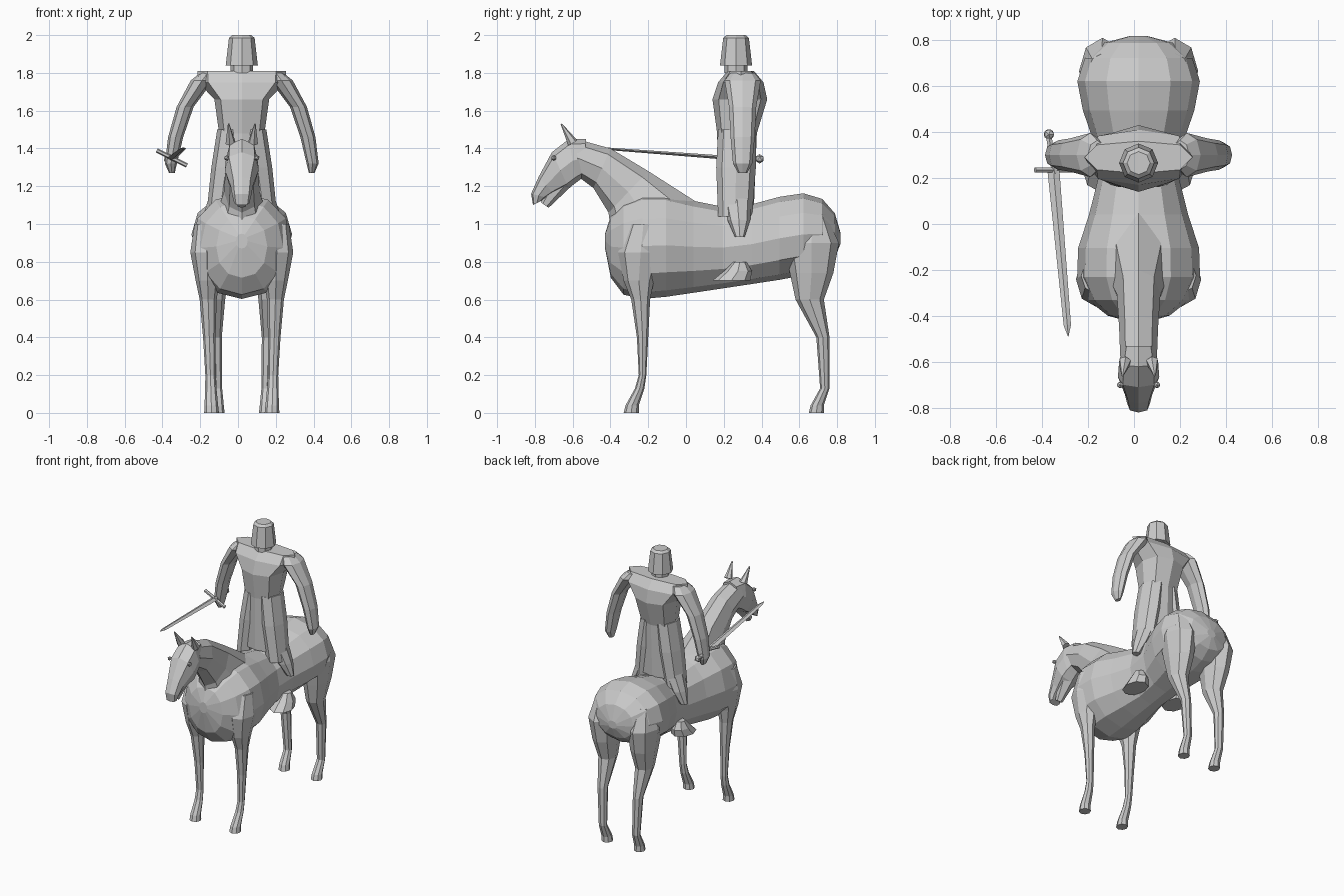
import bpy, bmesh, math
from mathutils import Vector

cube = bpy.data.objects.get("Cube")
if cube:
    bpy.data.objects.remove(cube, do_unlink=True)

MID = 0.02  # x of the plane of symmetry
GREY = (0.6, 0.6, 0.6, 1)
stone = bpy.data.materials.new("light_grey")
stone.use_nodes = True
stone.diffuse_color = GREY
stone.node_tree.nodes["Principled BSDF"].inputs["Base Color"].default_value = GREY


def finish(name, bm):
    """Turn a bmesh into a flat shaded object."""
    bmesh.ops.recalc_face_normals(bm, faces=bm.faces)
    mesh = bpy.data.meshes.new(name)
    bm.to_mesh(mesh)
    bm.free()
    mesh.materials.append(stone)
    obj = bpy.data.objects.new(name, mesh)
    bpy.context.collection.objects.link(obj)
    return obj


def power(value, exponent):
    return math.copysign(abs(value) ** exponent, value)


def loft(name, rings, sides=8, squareness=1.0):
    """Skin oval rings; each is (first yz point, opposite yz point, half width, x offset)."""
    bm = bmesh.new()
    loops = []
    for first, opposite, half_width, offset in rings:
        first, opposite = Vector((0, *first)), Vector((0, *opposite))
        centre, arm = (first + opposite) / 2, (first - opposite) / 2
        centre.x = MID + offset
        loop = []
        for i in range(sides):
            angle = math.tau * i / sides
            point = centre + arm * power(round(math.cos(angle), 4), squareness)
            point.x += half_width * power(round(math.sin(angle), 4), squareness)
            loop.append(bm.verts.new(point))
        loops.append(loop)
    for low, high in zip(loops, loops[1:]):
        for i in range(sides):
            j = (i + 1) % sides
            bm.faces.new((low[i], low[j], high[j], high[i]))
    bm.faces.new(loops[0])
    bm.faces.new(loops[-1])
    return finish(name, bm)


def level(z, front, back, half_width, offset=0):
    """A horizontal ring for parts that stand upright."""
    return (front, z), (back, z), half_width, offset


def limb(name, side, foot_x, lean, rows):
    """Upright limb from (z, front, back) rows; its width follows its depth."""
    loft(name, [level(z, front, back, 0.3 * (back - front) + 0.015, side * (foot_x + lean * z))
                for z, front, back in rows])


def horse_leg(name, side, foot_x, heel, rows):
    """Leg rows followed by the fetlock and hoof that all four legs share."""
    hoof = [(0.13, heel - 0.02, heel + 0.03), (0.04, heel - 0.07, heel), (0, heel - 0.08, heel)]
    limb(name, side, foot_x, 0.03, rows + hoof)


def rod(name, start, end, start_radius, end_radius, sides=6, flat=1.0):
    """Tapered rod between two points, thinned across by flat."""
    start, end = Vector(start), Vector(end)
    bm = bmesh.new()
    bmesh.ops.create_cone(bm, cap_ends=True, segments=sides, radius1=start_radius,
                          radius2=end_radius, depth=(end - start).length)
    bmesh.ops.scale(bm, vec=(1, flat, 1), verts=bm.verts)
    obj = finish(name, bm)
    obj.rotation_mode = 'QUATERNION'
    obj.rotation_quaternion = (end - start).to_track_quat('Z', 'Y')
    obj.location = (start + end) / 2


def ball(name, centre, radius):
    bm = bmesh.new()
    bmesh.ops.create_icosphere(bm, subdivisions=1, radius=radius)
    finish(name, bm).location = centre


def trunk_ring(step):
    """Chest and rump swell, the saddle dips, and both ends round off."""
    along = math.sin(step * 0.25)
    y = 0.195 + 0.625 * along
    swell = math.cos(math.tau * (y + 0.2) / 0.86)
    taper = math.sqrt(1 - along ** 8)
    top = 0.92 + (0.21 + 0.04 * swell) * taper
    belly = 0.92 - (0.29 - 0.15 * y) * taper
    return (y, top), (y, belly), (0.225 + 0.05 * swell) * taper, 0


# Horse trunk
loft("horse_body", [trunk_ring(step) for step in range(-6, 7)], 12, 0.93)

# Horse neck, head and lower jaw
loft("horse_neck", [
    ((-.58, 1.45), (-.57, 1.25), .08, 0),
    ((-.4, 1.4), (-.49, 1.19), .085, 0),
    ((-.2, 1.28), (-.41, 1.06), .095, 0),
    ((.05, 1.12), (-.38, .8), .16, 0)])
loft("horse_head", [
    ((-.53, 1.45), (-.54, 1.25), .07, 0),
    ((-.62, 1.45), (-.58, 1.22), .085, 0),
    ((-.71, 1.38), (-.62, 1.19), .09, 0),
    ((-.78, 1.25), (-.7, 1.16), .06, 0),
    ((-.82, 1.16), (-.74, 1.14), .05, 0),
    ((-.81, 1.1), (-.77, 1.12), .04, 0)], squareness=.8)
rod("horse_lower_jaw", (MID, -.65, 1.24), (MID, -.748, 1.1), .06, .025)

for side, label in ((1, "left"), (-1, "right")):
    # Horse ears and eyes
    ear_x = MID + side * .06
    rod(label + "_horse_ear", (ear_x, -.6, 1.43), (ear_x + side * .01, -.66, 1.53), .028, .004)
    ball(label + "_horse_eye", (MID + side * .08, -.7, 1.35), .015)

    # Horse legs with hooves
    horse_leg(label + "_front_leg", side, .16, -.25, [
        (1, -.3, -.15), (.85, -.36, -.12), (.7, -.33, -.17), (.6, -.29, -.19),
        (.4, -.26, -.2), (.2, -.25, -.21)])
    horse_leg(label + "_hind_leg", side, .13, .73, [
        (1.05, .6, .74), (.9, .52, .81), (.74, .55, .78), (.6, .58, .73), (.4, .69, .76)])

    # Rider legs straddling the horse, and boots below the belly
    limb(label + "_rider_thigh", side, .265, -.14, [
        (1.5, .17, .37), (1.3, .16, .37), (1.04, .17, .35)])
    limb(label + "_rider_shin", side, .59, -.42, [
        (1.14, .19, .35), (1.02, .22, .34), (.93, .26, .31)])
    limb(label + "_boot", side, .17, 0, [(.8, .25, .32), (.75, .2, .35), (.7, .14, .34)])

    # Rider arms, from (z, offset, half width) rows around y = 0.3
    arm = [(1.8, .18, .04), (1.76, .21, .06), (1.62, .3, .045), (1.46, .35, .04),
           (1.32, .375, .032), (1.27, .37, .015)]
    loft(label + "_arm", [level(z, .3 - 1.6 * half, .3 + 1.6 * half, half, side * offset)
                          for z, offset, half in arm])

# Rider torso, neck and helmet
loft("rider_torso", [
    level(1.81, .22, .36, .235), level(1.75, .17, .41, .23), level(1.66, .14, .43, .145),
    level(1.48, .165, .375, .12), level(1.1, .17, .36, .13)], squareness=.75)
rod("rider_neck", (MID, .265, 1.8), (MID, .265, 1.86), .06, .06, 8)
rod("helmet", (MID, .265, 1.84), (MID, .265, 1.985), .085, .068, 8)
rod("helmet_crown", (MID, .265, 1.985), (MID, .265, 2), .068, .05, 8)

# Sword held level in the right hand
rod("sword_grip", (-.345, .22, 1.35), (-.37, .38, 1.345), .014, .014)
rod("sword_guard", (-.43, .235, 1.39), (-.27, .235, 1.31), .012, .012)
ball("sword_pommel", (-.37, .39, 1.345), .025)
rod("sword_blade", (-.35, .23, 1.35), (-.29, -.44, 1.4), .026, .016, 4, .4)
rod("sword_point", (-.29, -.44, 1.4), (-.286, -.49, 1.404), .016, .001, 4, .4)
